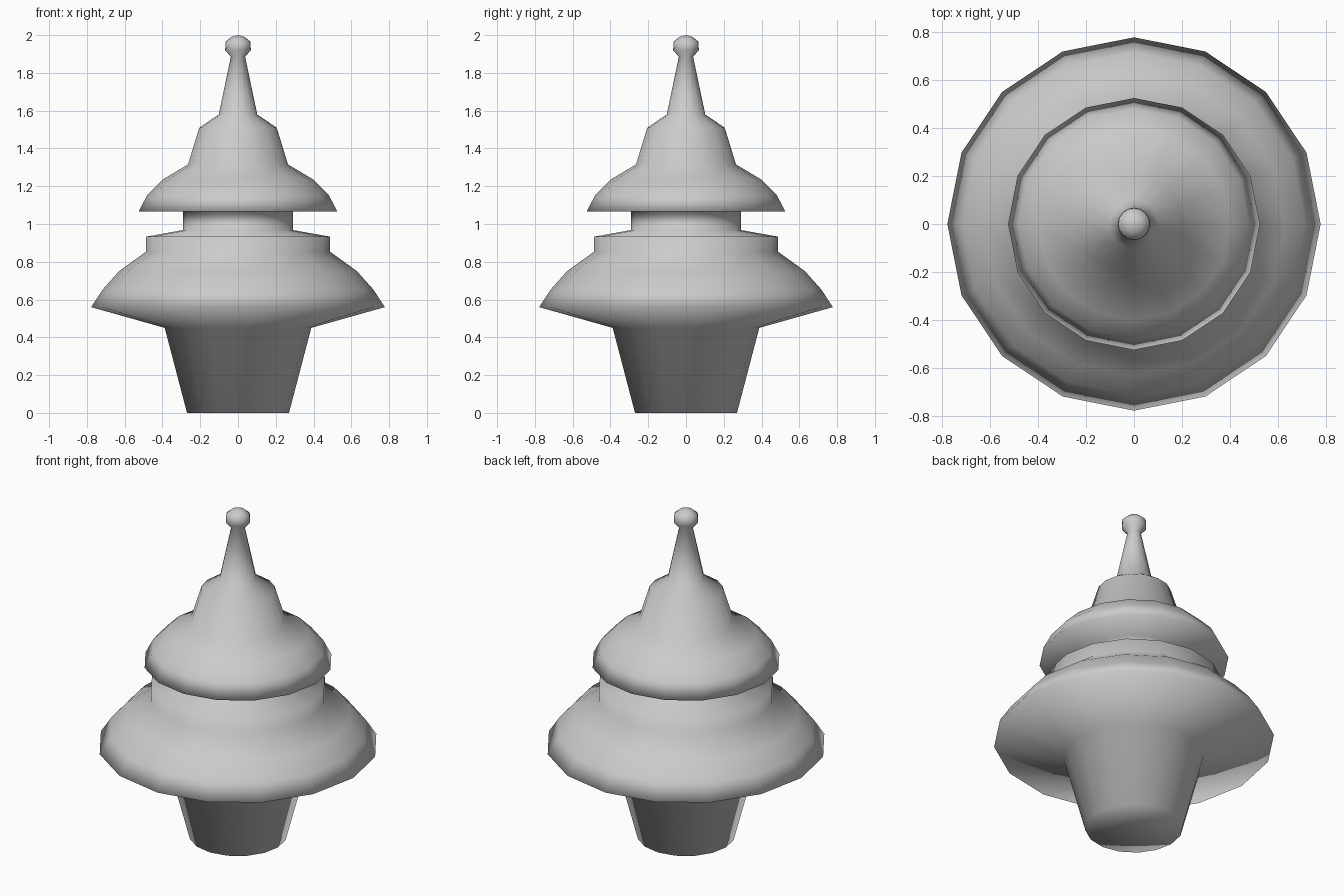
import bpy, bmesh, math

if "Cube" in bpy.data.objects:
    bpy.data.objects.remove(bpy.data.objects["Cube"])

SIDES = 16

# Half-profile (radius, height) from the base centre up to the tip
base = [(0, 0), (0.27, 0), (0.388, 0.45)]
lower_tier = [(0.778, 0.56), (0.715, 0.655), (0.63, 0.75), (0.488, 0.853)]
band_and_neck = [(0.488, 0.933), (0.29, 0.968), (0.29, 1.067)]
upper_tier = [(0.525, 1.067), (0.48, 1.155), (0.40, 1.235), (0.265, 1.315)]
crown = [(0.205, 1.51), (0.102, 1.58)]
spire_and_knob = [(0.038, 1.885), (0.068, 1.92), (0.066, 1.965),
                  (0.036, 1.99), (0, 2.0)]


def lathe(name, profile, sides):
    """Revolve a profile around z into one closed, smooth-shaded shell."""
    bm = bmesh.new()
    rings = []
    for r, z in profile:
        if r == 0:
            rings.append([bm.verts.new((0, 0, z))] * sides)
        else:
            rings.append([bm.verts.new((r * math.cos(2 * math.pi * i / sides),
                                        r * math.sin(2 * math.pi * i / sides), z))
                          for i in range(sides)])
    for low, high in zip(rings, rings[1:]):
        for i in range(sides):
            j = (i + 1) % sides
            corners = dict.fromkeys((low[i], low[j], high[j], high[i]))
            bm.faces.new(list(corners)).smooth = True
    bmesh.ops.recalc_face_normals(bm, faces=bm.faces)
    mesh = bpy.data.meshes.new(name)
    bm.to_mesh(mesh)
    bm.free()
    obj = bpy.data.objects.new(name, mesh)
    bpy.context.collection.objects.link(obj)
    return obj


# The whole turned body is one continuous surface
lathe("tiered_turned_body",
      base + lower_tier + band_and_neck + upper_tier + crown + spire_and_knob,
      SIDES)
